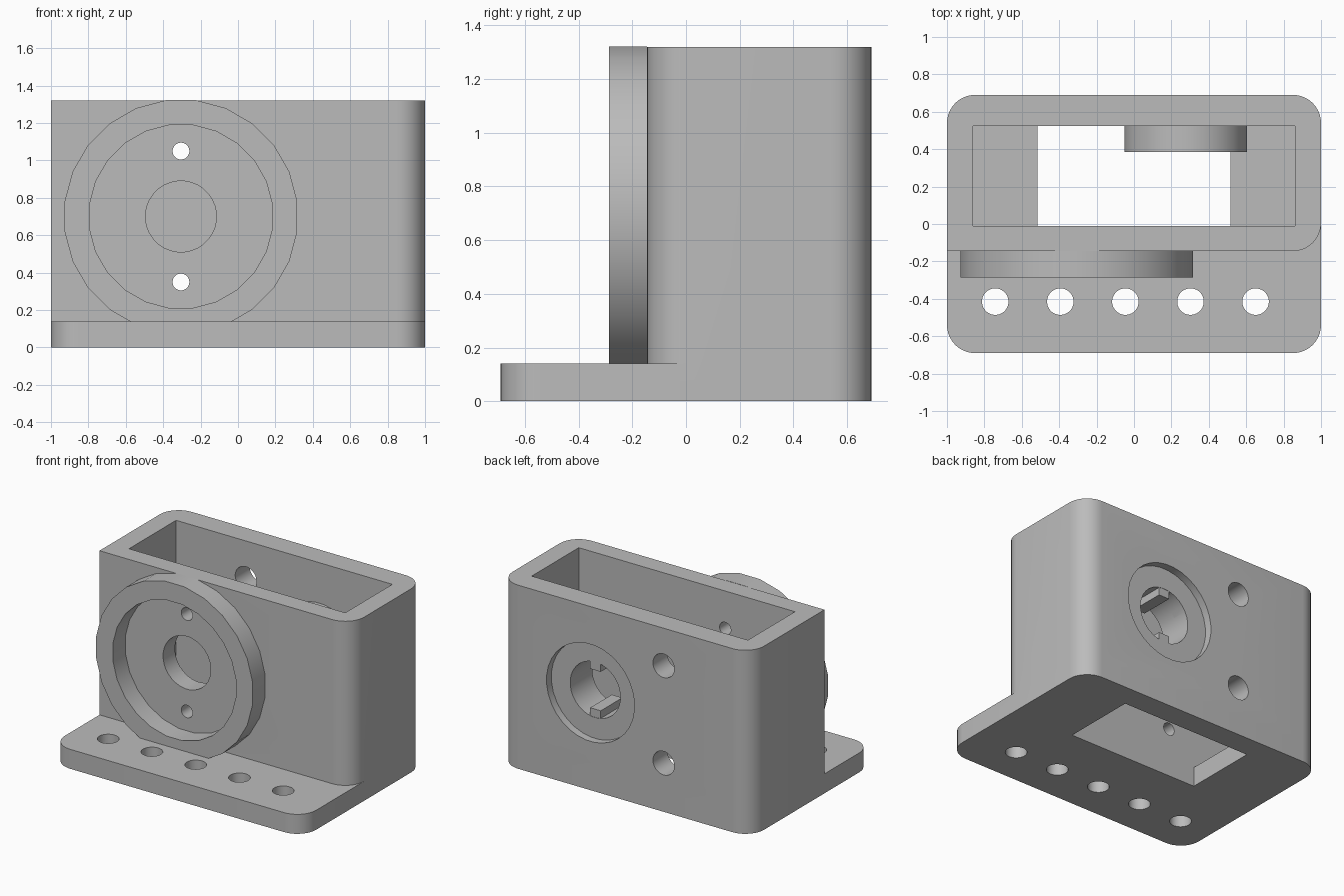
import bpy, bmesh, math
from mathutils import Matrix, Vector

cube = bpy.data.objects.get("Cube")
if cube:
    bpy.data.objects.remove(cube, do_unlink=True)

GREY = bpy.data.materials.new("plain_grey")
GREY.use_nodes = True
GREY.diffuse_color = (0.5, 0.5, 0.5, 1)
GREY.node_tree.nodes["Principled BSDF"].inputs["Base Color"].default_value = (0.5, 0.5, 0.5, 1)


def add_object(name, bm):
    bmesh.ops.recalc_face_normals(bm, faces=bm.faces)
    mesh = bpy.data.meshes.new(name)
    bm.to_mesh(mesh)
    bm.free()
    mesh.materials.append(GREY)
    obj = bpy.data.objects.new(name, mesh)
    bpy.context.collection.objects.link(obj)
    return obj


def rounded_outline(x0, x1, y0, y1, radii, steps=10):
    """Rectangle outline; radii run counter-clockwise from the (x0, y0) corner."""
    corners = [(x0, y0, 1, 1), (x1, y0, -1, 1), (x1, y1, -1, -1), (x0, y1, 1, -1)]
    points = []
    for i, ((x, y, sx, sy), r) in enumerate(zip(corners, radii)):
        if r == 0:
            points.append((x, y))
            continue
        for k in range(steps + 1):
            a = math.pi * (1 + i / 2 + k / steps / 2)
            points.append((x + sx * r + r * math.cos(a), y + sy * r + r * math.sin(a)))
    return points


def prism(name, outline, z0, z1):
    bm = bmesh.new()
    face = bm.faces.new([bm.verts.new((x, y, z0)) for x, y in outline])
    top = bmesh.ops.extrude_face_region(bm, geom=[face])["geom"]
    bmesh.ops.translate(bm, vec=(0, 0, z1 - z0),
                        verts=[v for v in top if isinstance(v, bmesh.types.BMVert)])
    return add_object(name, bm)


def box(name, x0, x1, y0, y1, z0, z1):
    return prism(name, rounded_outline(x0, x1, y0, y1, (0, 0, 0, 0)), z0, z1)


def cylinder(name, axis, a, b, c0, c1, radius, sides=32):
    """Along Y: centre x=a, z=b, from y=c0 to c1. Along Z: centre x=a, y=b."""
    bm = bmesh.new()
    bmesh.ops.create_cone(bm, cap_ends=True, segments=sides, radius1=radius,
                          radius2=radius, depth=c1 - c0)
    bmesh.ops.rotate(bm, verts=bm.verts, matrix=Matrix.Rotation(math.pi / sides, 3, 'Z'))
    mid = (c0 + c1) / 2
    if axis == 'Y':
        bmesh.ops.rotate(bm, verts=bm.verts, matrix=Matrix.Rotation(math.pi / 2, 3, 'X'))
    where = (a, mid, b) if axis == 'Y' else (a, b, mid)
    bmesh.ops.translate(bm, verts=bm.verts, vec=Vector(where))
    return add_object(name, bm)


def combine(target, tool, operation='DIFFERENCE'):
    tool.hide_render = True
    mod = target.modifiers.new("bool", 'BOOLEAN')
    mod.operation, mod.solver, mod.object = operation, 'EXACT', tool
    bpy.context.view_layer.objects.active = target
    bpy.ops.object.modifier_apply(modifier=mod.name)
    bpy.data.objects.remove(tool, do_unlink=True)


# Main levels shared by the parts
FRONT, BACK, PLATE, TOP = -0.145, 0.69, 0.14, 1.32
IN_FRONT, IN_BACK, POCKET = -0.01, 0.525, 0.635
RING_X, BOSS_X, MID_Z, R = -0.305, 0.277, 0.70, 0.15

# Housing body joined to its mounting plate
housing = prism("housing", rounded_outline(-1, 1, FRONT, BACK, (0, R, R, R)), 0, TOP)
plate = prism("mounting_plate", rounded_outline(-1, 1, -BACK, BACK, (R, R, R, R)), 0, PLATE)
combine(housing, plate, 'UNION')

# Open cavity and the narrower opening in the floor
combine(housing, box("cavity", -0.86, 0.86, IN_FRONT, IN_BACK, PLATE, TOP + 0.2))
combine(housing, box("floor_opening", -0.515, 0.515, IN_FRONT, IN_BACK, -0.2, PLATE + 0.1))

# Row of mounting holes
for i in range(5):
    combine(housing, cylinder("mount_hole", 'Z', -0.742 + 0.348 * i, -0.415, -0.2, 0.3, 0.071))

# Front bore and screw holes, with wider access holes in the back wall
combine(housing, cylinder("front_bore", 'Y', RING_X, MID_Z, -0.5, 0.2, 0.19))
for z in (MID_Z - 0.35, MID_Z + 0.35):
    combine(housing, cylinder("screw_hole", 'Y', RING_X, z, -0.5, 0.2, 0.045))
    combine(housing, cylinder("access_hole", 'Y', RING_X, z, 0.3, 0.9, 0.085))

# Shallow pocket and bore in the back wall
combine(housing, cylinder("pocket", 'Y', BOSS_X, MID_Z, POCKET, 0.9, 0.35))
combine(housing, cylinder("back_bore", 'Y', BOSS_X, MID_Z, 0.3, 0.9, 0.2))

# Raised ring on the front wall
ring = cylinder("front_ring", 'Y', RING_X, MID_Z, -0.287, FRONT, 0.627, 24)
combine(ring, cylinder("ring_hollow", 'Y', RING_X, MID_Z, -0.5, 0.2, 0.493, 24))
combine(ring, box("ring_trim", -1.2, 1, -0.6, 0.2, -0.2, PLATE))

# Boss behind the back wall, bored through
boss = cylinder("inner_boss", 'Y', BOSS_X, MID_Z, 0.385, IN_BACK, 0.33)
combine(boss, cylinder("boss_bore", 'Y', BOSS_X, MID_Z, 0.2, 0.9, 0.2))

# Two keys reaching into the bore from above and below
keys = []
for name, side in (("upper_key", 1), ("lower_key", -1)):
    z0, z1 = sorted((MID_Z + side * 0.14, MID_Z + side * 0.22))
    keys.append(box(name, BOSS_X - 0.042, BOSS_X + 0.042, 0.387, POCKET - 0.002, z0, z1))

# Smooth the curved walls and keep the rims sharp
bpy.ops.object.select_all(action='DESELECT')
for obj in [housing, ring, boss] + keys:
    obj.select_set(True)
bpy.context.view_layer.objects.active = housing
bpy.ops.object.shade_smooth_by_angle(angle=math.radians(30))
